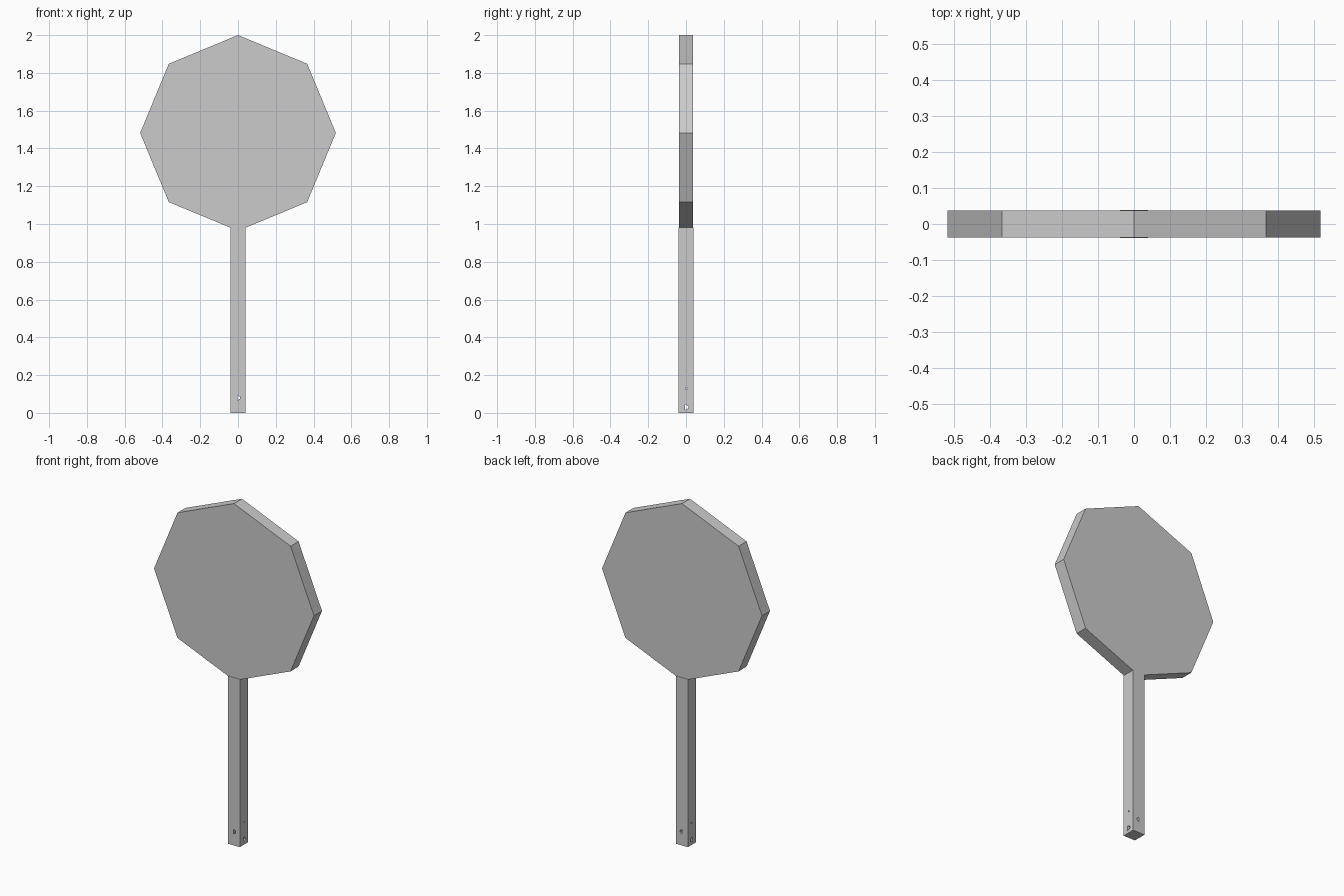
import bpy, bmesh, math

if "Cube" in bpy.data.objects:
    bpy.data.objects.remove(bpy.data.objects["Cube"])

def prism(name, pts, axis, lo, hi):
    """Extrude a 2D outline along x, y or z from lo to hi."""
    place = {'x': lambda a, b, d: (d, a, b),
             'y': lambda a, b, d: (a, d, b),
             'z': lambda a, b, d: (a, b, d)}[axis]
    bm = bmesh.new()
    rings = [[bm.verts.new(place(a, b, d)) for a, b in pts] for d in (lo, hi)]
    n = len(pts)
    for ring in rings:
        bm.faces.new(ring)
    for i in range(n):
        j = (i + 1) % n
        bm.faces.new((rings[0][i], rings[0][j], rings[1][j], rings[1][i]))
    bmesh.ops.recalc_face_normals(bm, faces=bm.faces)
    me = bpy.data.meshes.new(name)
    bm.to_mesh(me)
    bm.free()
    ob = bpy.data.objects.new(name, me)
    bpy.context.collection.objects.link(ob)
    return ob

# Octagonal sign panel, one corner pointing up
R, CZ = 0.518, 1.482
octagon = [(R * math.sin(i * math.pi / 4), CZ + R * math.cos(i * math.pi / 4))
           for i in range(8)]
prism("sign_panel", octagon, 'y', -0.037, 0.037)

# Square post, slightly thicker than the panel
P = 0.039
post = prism("post", [(-P, -P), (P, -P), (P, P), (-P, P)], 'z', 0.0, 0.982)

# Small cross-drilled holes near the foot: axis, height, half width, half height
for axis, z, w, h in (('x', 0.03, 0.010, 0.016),
                      ('y', 0.08, 0.007, 0.015),
                      ('x', 0.13, 0.004, 0.006)):
    outline = [(-w + 0.004, z - h), (w + 0.004, z - h * 0.3),
               (w + 0.004, z + h * 0.3), (-w + 0.004, z + h)]
    cutter = prism("hole_cutter", outline, axis, -0.1, 0.1)
    cutter.hide_render = True
    mod = post.modifiers.new("hole", 'BOOLEAN')
    mod.operation = 'DIFFERENCE'
    mod.solver = 'EXACT'
    mod.object = cutter
    bpy.context.view_layer.objects.active = post
    bpy.ops.object.modifier_apply(modifier=mod.name)
    bpy.data.objects.remove(cutter)
